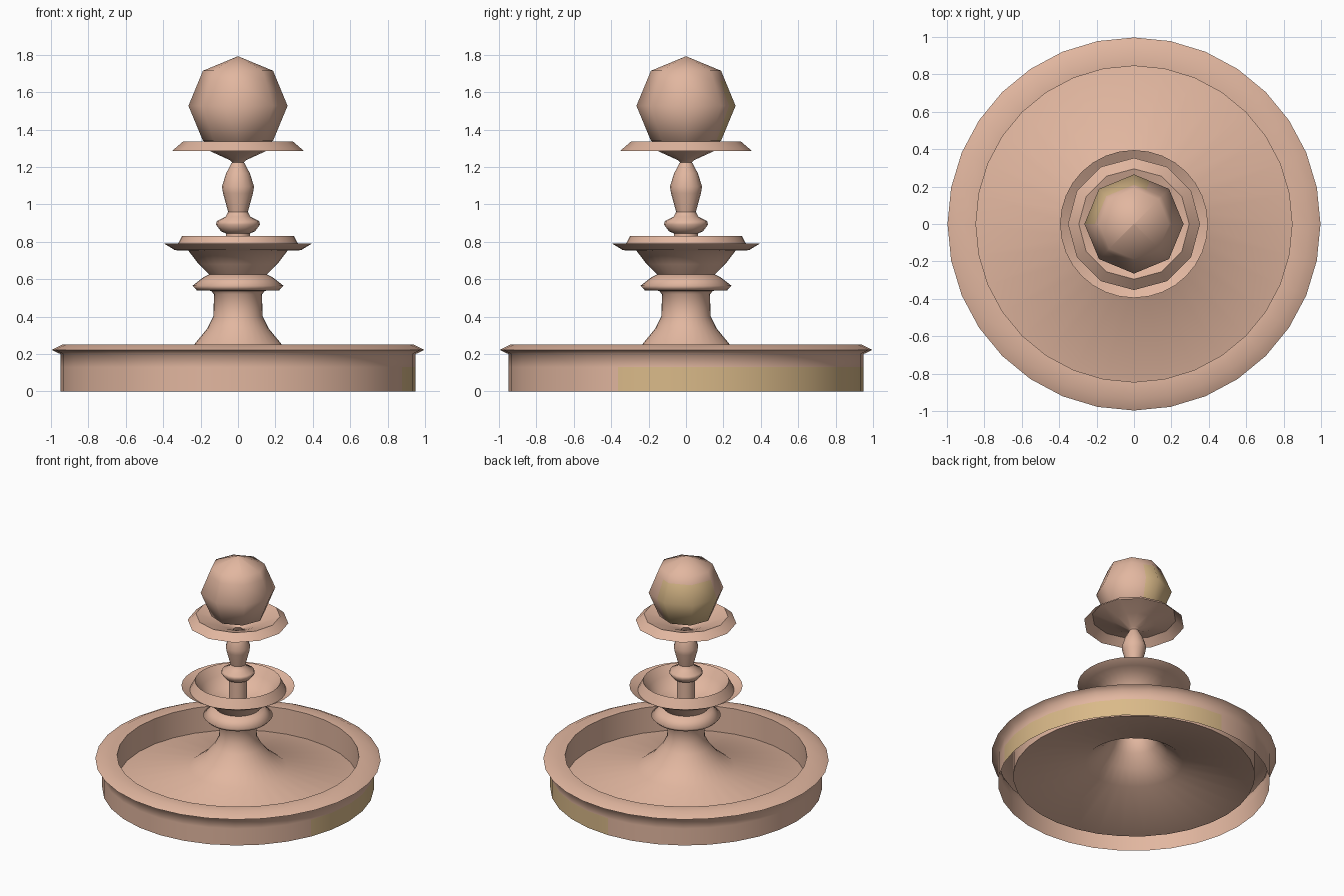
import bpy
import bmesh
import math

cube = bpy.data.objects.get("Cube")
if cube:
    bpy.data.objects.remove(cube, do_unlink=True)


def make_material(name, color):
    mat = bpy.data.materials.new(name)
    mat.use_nodes = True
    mat.diffuse_color = color
    mat.node_tree.nodes["Principled BSDF"].inputs["Base Color"].default_value = color
    return mat


STONE = make_material("pink stone", (0.76, 0.472, 0.35, 1))
STAIN = make_material("ochre stain", (0.7, 0.49, 0.25, 1))


def finish(name, bm, angle):
    """Turn a bmesh into a shaded object with both materials."""
    mesh = bpy.data.meshes.new(name)
    bm.to_mesh(mesh)
    bm.free()
    obj = bpy.data.objects.new(name, mesh)
    bpy.context.collection.objects.link(obj)
    mesh.materials.append(STONE)
    mesh.materials.append(STAIN)
    bpy.ops.object.select_all(action="DESELECT")
    obj.select_set(True)
    bpy.context.view_layer.objects.active = obj
    bpy.ops.object.shade_smooth_by_angle(angle=math.radians(angle))
    return obj


def lathe(name, profile, sides, angle=40):
    """Turn an open (radius, height) profile around the z axis."""
    bm = bmesh.new()
    rings = []
    for r, z in profile:
        turns = [math.tau * j / sides for j in range(sides)]
        rings.append([bm.verts.new((r * math.cos(t), r * math.sin(t), z)) for t in turns])
    for low, high in zip(rings, rings[1:]):
        for j in range(sides):
            k = (j + 1) % sides
            bm.faces.new((low[j], low[k], high[k], high[j]))
    return finish(name, bm, angle)


def stain(obj, first, last, bottom, top, inner_radius):
    """Colour the faces within a sector (degrees), a height band and outside a radius."""
    for face in obj.data.polygons:
        c = face.center
        in_sector = first < math.degrees(math.atan2(c.y, c.x)) < last
        if in_sector and bottom < c.z < top and math.hypot(c.x, c.y) > inner_radius:
            face.material_index = 1


# Open-bottomed basin: wall, rolled rim, inner wall, sloping floor and flared hollow pedestal
basin = lathe("basin_and_pedestal", [
    (0.95, 0), (0.95, 0.13), (0.95, 0.2), (0.997, 0.222), (0.935, 0.252), (0.845, 0.25),
    (0.845, 0.055), (0.34, 0.165), (0.235, 0.25), (0.165, 0.335), (0.132, 0.4),
    (0.128, 0.52), (0.145, 0.538)], 32, 70)
stain(basin, -22, 88, 0, 0.13, 0.9)

# Rounded collar on the pedestal
lathe("collar", [(0.145, 0.538), (0.22, 0.54), (0.243, 0.565), (0.185, 0.61),
                 (0.155, 0.625)], 32, 100)

# Middle bowl with a thin flange and a raised lip
lathe("middle_bowl", [(0.155, 0.625), (0.21, 0.68), (0.265, 0.752), (0.337, 0.755), (0.395, 0.79),
                      (0.337, 0.758), (0.3, 0.83), (0.255, 0.765), (0.2, 0.69), (0.065, 0.66)],
      32, 60)

# Turned upper column
lathe("column_stem", [(0.065, 0.66), (0.065, 0.845)], 16)
lathe("column_knob", [(0.065, 0.845), (0.09, 0.855), (0.118, 0.892), (0.113, 0.91),
                      (0.065, 0.935), (0.053, 0.96)], 16, 60)
lathe("column_vase", [(0.053, 0.96), (0.08, 1.06), (0.086, 1.095), (0.064, 1.165),
                      (0.032, 1.225)], 16)

# Twelve-sided top dish, a single sheet with a drooping rim
lathe("top_dish", [(0.032, 1.225), (0.045, 1.237), (0.15, 1.285), (0.295, 1.335),
                   (0.353, 1.285)], 12)

# Faceted ball, cut along the edges of its stain
bm = bmesh.new()
bmesh.ops.create_uvsphere(bm, u_segments=8, v_segments=4, radius=0.265)
bmesh.ops.translate(bm, verts=bm.verts, vec=(0, 0, 1.527))
side = math.radians(70)
for point, normal in (((0, 0, 1.66), (0, 0, 1)),
                      ((0, 0, 1.527), (math.sin(side), -math.cos(side), 0))):
    bmesh.ops.bisect_plane(bm, geom=bm.verts[:] + bm.edges[:] + bm.faces[:],
                           plane_co=point, plane_no=normal)
ball = finish("ball", bm, 80)
stain(ball, 70, 180, 1.36, 1.66, 0)
